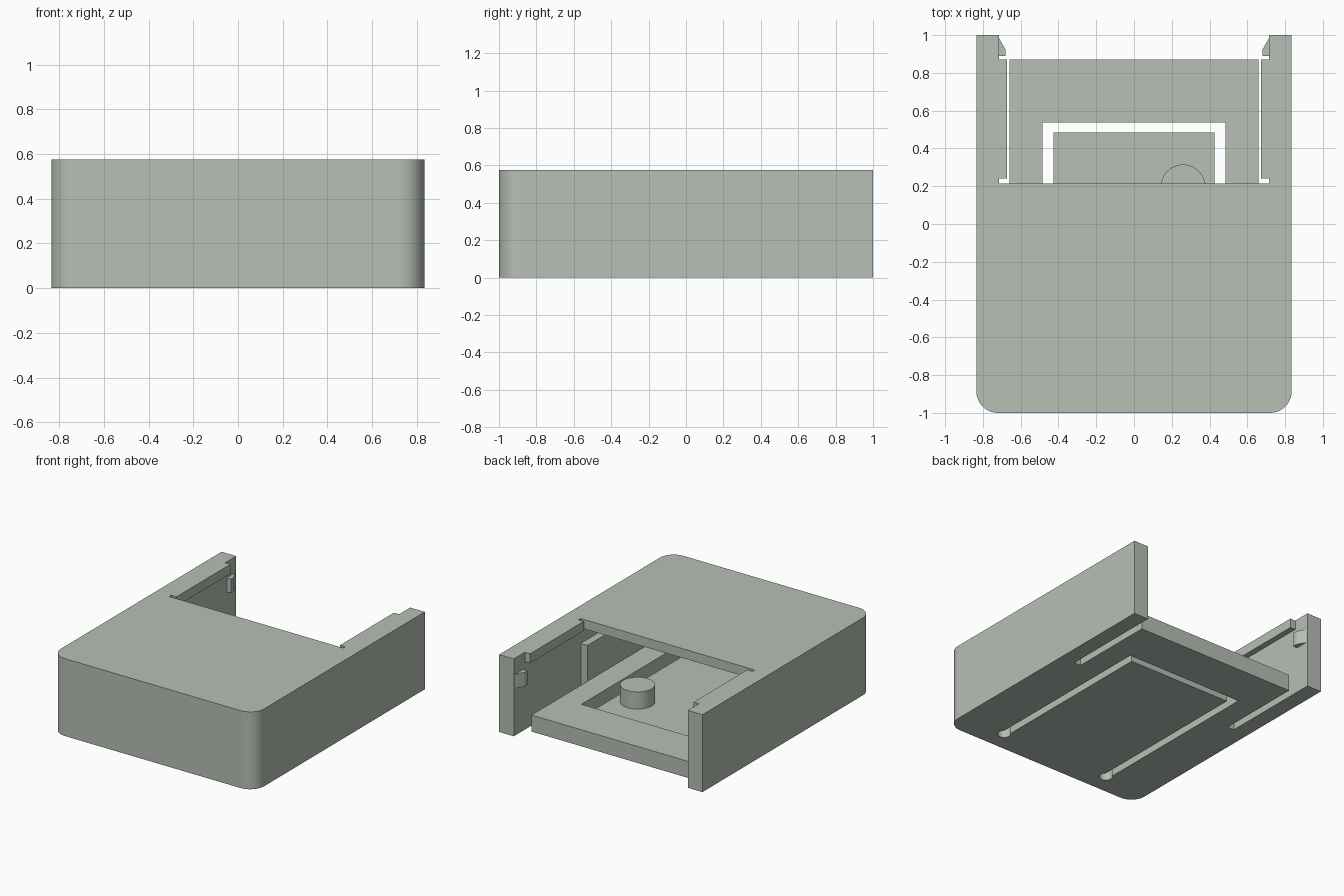
import bpy
import bmesh
from math import pi, cos, sin, radians

if "Cube" in bpy.data.objects:
    bpy.data.objects.remove(bpy.data.objects["Cube"], do_unlink=True)

# Main dimensions
HALF, HEIGHT = 0.835, 0.575       # outer half width and height
WALL, LEDGE = 0.715, 0.66         # inner faces of arms and of side ledges
FLOOR, LID = 0.123, 0.505         # floor top and lid underside
LID_END, FLOOR_END = 0.214, 0.87  # back edges of lid and floor
FRONT = -0.9                      # inner face of front wall

plastic = bpy.data.materials.new("grey_green_plastic")
plastic.use_nodes = True
colour = (0.47, 0.525, 0.463, 1)
plastic.diffuse_color = colour
plastic.node_tree.nodes["Principled BSDF"].inputs["Base Color"].default_value = colour


def arc(cx, cy, r, a0, a1, n):
    return [(cx + r * cos(radians(a0 + (a1 - a0) * i / n)),
             cy + r * sin(radians(a0 + (a1 - a0) * i / n))) for i in range(n + 1)]


def circle(cx, cy, r, n):
    return arc(cx, cy, r, 0, 360, n)[:-1]


def rect(x0, x1, y0, y1):
    return [(x0, y0), (x1, y0), (x1, y1), (x0, y1)]


def prism(name, outline, z0, z1):
    """Extrude a flat outline from z0 to z1."""
    bm = bmesh.new()
    face = bm.faces.new([bm.verts.new((x, y, z0)) for x, y in outline])
    top = bmesh.ops.extrude_face_region(bm, geom=[face])["geom"]
    for v in top:
        if isinstance(v, bmesh.types.BMVert):
            v.co.z = z1
    bmesh.ops.recalc_face_normals(bm, faces=bm.faces)
    mesh = bpy.data.meshes.new(name)
    bm.to_mesh(mesh)
    bm.free()
    mesh.materials.append(plastic)
    obj = bpy.data.objects.new(name, mesh)
    bpy.context.collection.objects.link(obj)
    return obj


def cut(target, outline, z0, z1):
    """Subtract a prism from the target and discard the cutter."""
    cutter = prism("cutter", outline, z0, z1)
    cutter.hide_render = True
    mod = target.modifiers.new("cut", "BOOLEAN")
    mod.operation, mod.solver, mod.object = "DIFFERENCE", "EXACT", cutter
    deps = bpy.context.evaluated_depsgraph_get()
    mesh = bpy.data.meshes.new_from_object(target.evaluated_get(deps))
    target.modifiers.clear()
    target.data = mesh
    bpy.data.objects.remove(cutter, do_unlink=True)


def smooth(obj):
    bpy.ops.object.select_all(action="DESELECT")
    obj.select_set(True)
    bpy.context.view_layer.objects.active = obj
    bpy.ops.object.shade_smooth_by_angle(angle=radians(30))


# Housing: block with rounded front corners
r = 0.115
outline = (arc(-HALF + r, -1 + r, r, 180, 270, 12)
           + arc(HALF - r, -1 + r, r, 270, 360, 12)
           + [(HALF, 1), (-HALF, 1)])
housing = prism("housing", outline, 0, HEIGHT)

# Inner cavity, wider above the side ledges
cut(housing, rect(-LEDGE, LEDGE, FRONT, 1.1), FLOOR, LID)
cut(housing, rect(-WALL, WALL, FRONT, 1.1), 0.39, LID)
# Open back between the arms
cut(housing, rect(-WALL, WALL, LID_END, 1.1), FLOOR, 0.7)
cut(housing, rect(-WALL, WALL, FLOOR_END, 1.1), -0.1, 0.3)
# Slots between floor and arms
for s in (-1, 1):
    x0, x1 = sorted((s * LEDGE, s * WALL))
    cut(housing, rect(x0, x1, LID_END, 0.95), -0.1, 0.3)

# Flexible floor tongue: thinned, with a U-shaped slot and round slot ends
OUT, IN = 0.484, 0.427
cut(housing, rect(-OUT, OUT, -0.85, 0.537), 0.072, 0.3)
cut(housing, [(-OUT, -0.85), (-IN, -0.85), (-IN, 0.484), (IN, 0.484),
              (IN, -0.85), (OUT, -0.85), (OUT, 0.537), (-OUT, 0.537)], -0.1, 0.2)
for s in (-1, 1):
    cut(housing, circle(s * (OUT + IN) / 2, -0.845, 0.046, 24), -0.1, 0.2)
smooth(housing)
housing.modifiers.new("even_shading", "WEIGHTED_NORMAL").keep_sharp = True

# Round button on the tongue
button = prism("button", circle(0.26, 0.197, 0.118, 48), 0.07, 0.2)
smooth(button)

# Guide rails and snap hooks on both arms
for s, side in ((1, "left"), (-1, "right")):
    prism(side + "_guide_rail",
          [(s * x, y) for x, y in rect(0.672, WALL + 0.003, 0.24, FLOOR_END)],
          LID, HEIGHT)
    hook = [(WALL + 0.003, 0.985), (WALL, 0.985), (0.68, 0.923),
            (0.68, 0.89), (WALL + 0.003, 0.89)]
    prism(side + "_snap_hook", [(s * x, y) for x, y in hook], 0.35, 0.455)
